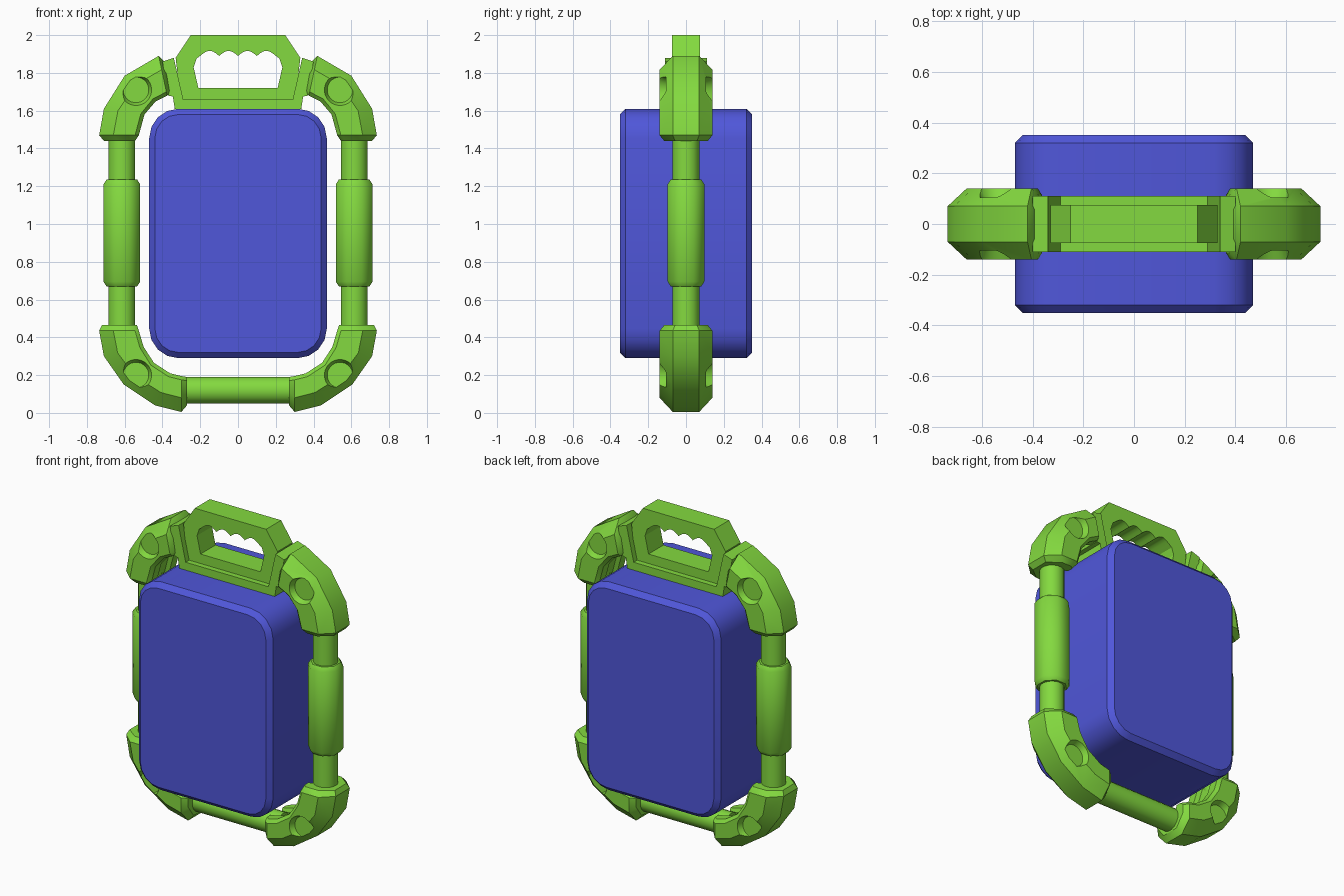
import bpy, bmesh, math
from mathutils import Vector

cube = bpy.data.objects.get("Cube")
if cube:
    bpy.data.objects.remove(cube, do_unlink=True)


def material(name, rgb):
    m = bpy.data.materials.new(name)
    m.use_nodes = True
    m.diffuse_color = (*rgb, 1)
    bsdf = next(n for n in m.node_tree.nodes if n.type == 'BSDF_PRINCIPLED')
    bsdf.inputs["Base Color"].default_value = (*rgb, 1)
    return m


GREEN = material("lime green", (0.23, 0.70, 0.05))
BLUE = material("royal blue", (0.08, 0.095, 0.70))


def loft(name, rings, mat):
    """Skin a list of equal-length point rings and cap both ends."""
    bm = bmesh.new()
    loops = [[bm.verts.new(p) for p in ring] for ring in rings]
    n = len(loops[0])
    for a, b in zip(loops, loops[1:]):
        for i in range(n):
            j = (i + 1) % n
            bm.faces.new((a[i], a[j], b[j], b[i]))
    bm.faces.new(loops[0])
    bm.faces.new(loops[-1])
    bmesh.ops.recalc_face_normals(bm, faces=bm.faces)
    mesh = bpy.data.meshes.new(name)
    bm.to_mesh(mesh)
    bm.free()
    mesh.materials.append(mat)
    ob = bpy.data.objects.new(name, mesh)
    bpy.context.collection.objects.link(ob)
    return ob


def smooth(ob, angle=35):
    bpy.ops.object.select_all(action='DESELECT')
    ob.select_set(True)
    bpy.context.view_layer.objects.active = ob
    bpy.ops.object.shade_smooth_by_angle(angle=math.radians(angle))


def prism(name, outline, half, mat):
    return loft(name, [[(x, y, z) for x, z in outline] for y in (-half, half)], mat)


def carve(ob, cutter):
    """Subtract the cutter, bake the result and drop the cutter."""
    cutter.hide_render = True
    mod = ob.modifiers.new("cut", 'BOOLEAN')
    mod.operation, mod.solver, mod.object = 'DIFFERENCE', 'EXACT', cutter
    bpy.context.view_layer.update()
    dg = bpy.context.evaluated_depsgraph_get()
    baked = bpy.data.meshes.new_from_object(ob.evaluated_get(dg))
    ob.modifiers.clear()
    ob.data = baked
    bpy.data.objects.remove(cutter, do_unlink=True)


def turned(name, start, axis, steps, sides, mat):
    """Round part along an axis, steps are (distance, radius)."""
    axis = Vector(axis)
    u = axis.orthogonal().normalized()
    v = axis.cross(u)
    rings = []
    for d, r in steps:
        angles = [math.tau * (i + 0.5) / sides for i in range(sides)]
        rings.append([Vector(start) + axis * d + (u * math.cos(a) + v * math.sin(a)) * r
                      for a in angles])
    return loft(name, rings, mat)


def corner(name, pairs, side, hole):
    """Chamfered elbow swept through (outer, inner) point pairs."""
    rings = []
    last = len(pairs) - 1
    for k, (ox, oz, ix, iz) in enumerate(pairs):
        o, i = Vector((ox * side, 0, oz)), Vector((ix * side, 0, iz))
        d = (i - o).normalized()
        w = (i - o).length
        h = 0.115 if k in (0, last) else 0.14
        # outer chamfer, flat cheek, grooved inner face
        half = [(0, h * 0.5), (0.075, h), (w - 0.02, h), (w, h - 0.02),
                (w, 0.06), (w - 0.025, 0.05)]
        section = half + [(t, -y) for t, y in reversed(half)]
        rings.append([o + d * t + Vector((0, y, 0)) for t, y in section])
    ob = loft(name, rings, GREEN)
    # recessed round sockets on both cheeks
    for s in (-1, 1):
        steps = [(0, 0.068), (0.04, 0.085), (0.1, 0.085)]
        carve(ob, turned("socket_cutter", (hole[0] * side, 0.105 * s, hole[1]),
                         (0, s, 0), steps, 24, GREEN))
    smooth(ob)


# central block with rounded corners and bevelled front and back edges
def block_ring(y, inset):
    r, hw, hh, cz = 0.155, 0.47, 0.66, 0.95
    pts = []
    for q, (sx, sz) in enumerate(((1, 1), (-1, 1), (-1, -1), (1, -1))):
        for k in range(5):
            a = math.radians(90 * q + 22.5 * k)
            pts.append((sx * (hw - r) + (r - inset) * math.cos(a), y,
                        cz + sz * (hh - r) + (r - inset) * math.sin(a)))
    return pts


block = loft("central_block", [block_ring(-0.35, 0.03), block_ring(-0.32, 0),
                               block_ring(0.32, 0), block_ring(0.35, 0.03)], BLUE)
smooth(block)

# corner elbows, side rails and sleeves
top_pairs = [(.71, 1.44, .545, 1.44), (.735, 1.47, .525, 1.47), (.71, 1.61, .495, 1.58),
             (.60, 1.785, .435, 1.65), (.42, 1.89, .375, 1.68), (.39, 1.86, .36, 1.69)]
low_pairs = [(.72, .465, .535, .465), (.735, .435, .525, .435), (.71, .30, .50, .35),
             (.605, .15, .445, .265), (.44, .04, .36, .21), (.30, .005, .30, .195),
             (.27, .04, .27, .19)]
for side, word in ((1, "left"), (-1, "right")):
    corner("upper_corner_" + word, top_pairs, side, (.54, 1.71))
    corner("lower_corner_" + word, low_pairs, side, (.54, .20))
    x = 0.615 * side
    smooth(turned("side_rail_" + word, (x, 0, 0.40), (0, 0, 1),
                  [(0, 0.072), (1.1, 0.072)], 16, GREEN))
    smooth(turned("rail_sleeve_" + word, (x, 0, 0.67), (0, 0, 1),
                  [(0, 0.088), (0.025, 0.105), (0.54, 0.105), (0.565, 0.088)], 8, GREEN), 50)

# bottom rail
smooth(turned("bottom_rail", (-0.32, 0, 0.12), (1, 0, 0),
              [(0, 0.072), (0.64, 0.072)], 16, GREEN))


def mirrored(half):
    return half + [(-x, z) for x, z in reversed(half)]


# cradle holding the handle between the upper corners
prism("handle_cradle", mirrored([(.335, 1.61), (.345, 1.675), (.37, 1.68), (.40, 1.86),
                                 (.34, 1.88), (.29, 1.66)]), 0.11, GREEN)

# carrying handle with a scalloped finger opening
handle = prism("carry_handle", mirrored([(.30, 1.62), (.33, 1.88), (.25, 2.0)]), 0.075, GREEN)
grip = [(-.21, 1.72), (-.235, 1.83), (-.22, 1.875)]
for k in range(25):
    t = k / 24
    grip.append((-0.2 + 0.4 * t, 1.89 + 0.027 * abs(math.sin(4 * math.pi * t))))
grip += [(.22, 1.875), (.235, 1.83), (.21, 1.72)]
carve(handle, prism("grip_cutter", grip, 0.2, GREEN))
smooth(handle, 30)
